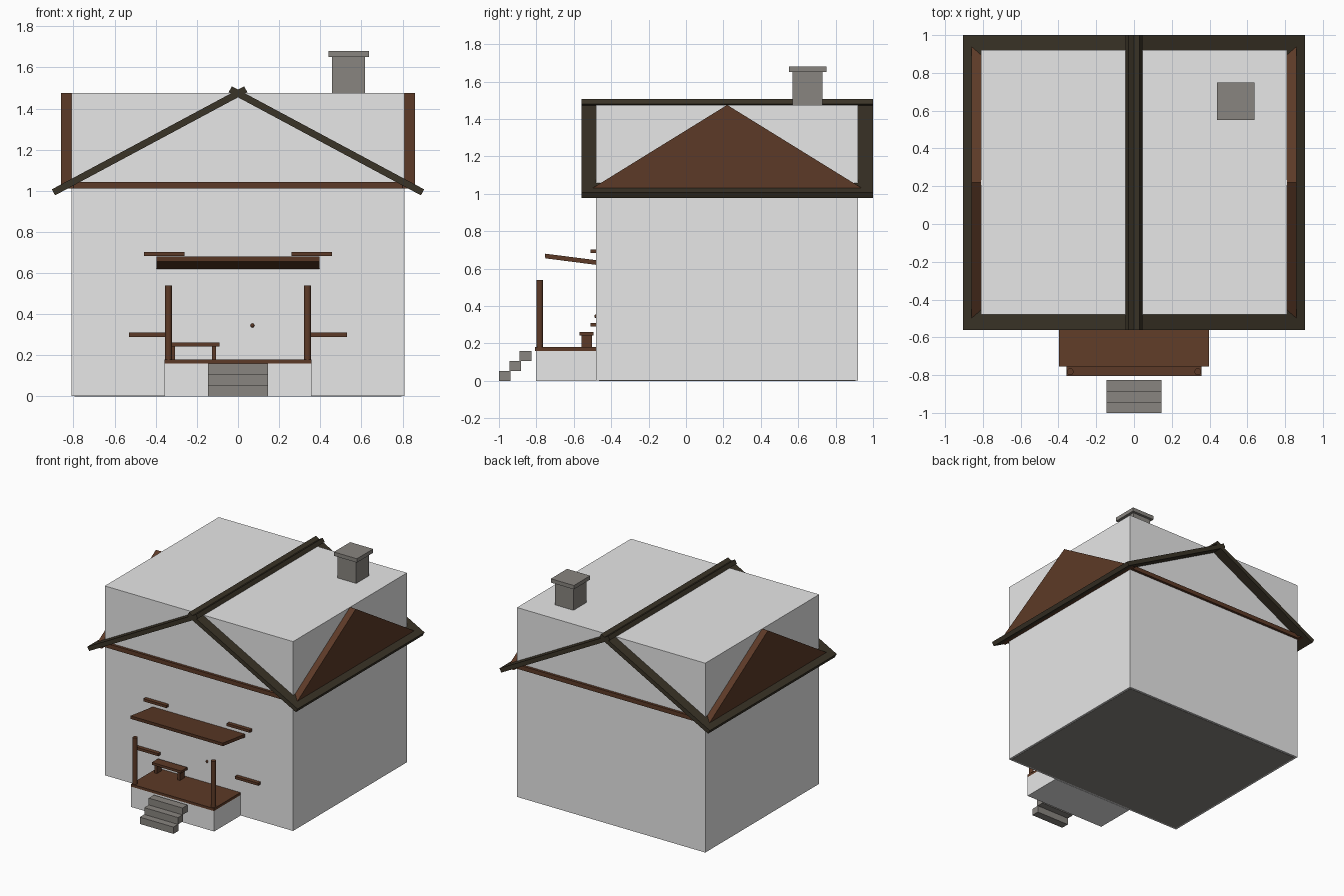
import bpy, bmesh, math
from mathutils import Matrix, Vector

old = bpy.data.objects.get("Cube")
if old:
    bpy.data.objects.remove(old)


def material(name, rgb):
    m = bpy.data.materials.new(name)
    m.use_nodes = True
    m.diffuse_color = (*rgb, 1)
    bsdf = next(n for n in m.node_tree.nodes if n.type == 'BSDF_PRINCIPLED')
    bsdf.inputs["Base Color"].default_value = (*rgb, 1)
    return m


PLASTER = material("pale plaster", (0.8, 0.8, 0.8))
WOOD = material("brown wood", (0.108, 0.042, 0.02))
ROOF = material("dark roof wood", (0.042, 0.033, 0.02))
STONE = material("grey stone", (0.25, 0.235, 0.215))


def finish(name, bm, mat):
    bmesh.ops.recalc_face_normals(bm, faces=bm.faces)
    mesh = bpy.data.meshes.new(name)
    bm.to_mesh(mesh)
    bm.free()
    mesh.materials.append(mat)
    obj = bpy.data.objects.new(name, mesh)
    bpy.context.collection.objects.link(obj)
    return obj


def box(name, xs, ys, zs, mat):
    """Box given by its extent on each axis."""
    bm = bmesh.new()
    spans = [sorted(s) for s in (xs, ys, zs)]
    centre = Vector([sum(s) / 2 for s in spans])
    size = [s[1] - s[0] for s in spans]
    bmesh.ops.create_cube(bm, size=1, matrix=Matrix.Translation(centre) @ Matrix.Diagonal((*size, 1)))
    return finish(name, bm, mat)


def prism(name, profile, start, end, mat):
    """Closed profile of 3D points, swept from offset start to offset end."""
    bm = bmesh.new()
    face = bm.faces.new([bm.verts.new(Vector(p) + Vector(start)) for p in profile])
    new = bmesh.ops.extrude_face_region(bm, geom=[face])["geom"]
    verts = [v for v in new if isinstance(v, bmesh.types.BMVert)]
    bmesh.ops.translate(bm, verts=verts, vec=Vector(end) - Vector(start))
    return finish(name, bm, mat)


# House body and floor slab
FRONT, BACK, MID = -0.48, 0.92, 0.22
box("house_walls", (-0.81, 0.81), (FRONT, BACK), (0.002, 1.475), PLASTER)
box("floor_slab", (-0.795, 0.795), (FRONT + 0.015, BACK - 0.015), (0, 0.03), STONE)
box("attic_trim", (-0.81, 0.81), (FRONT - 0.02, BACK + 0.02), (1.01, 1.043), WOOD)

# Roof planes crossing at the ridge, with a gable on each side
top_end, eave = Vector((-0.03, 0, 1.508)), Vector((0.905, 0, 1.007))
along = (eave - top_end).normalized()
drop = Vector((along.z, 0, -along.x)) * 0.033
for side, word in ((1, "left"), (-1, "right")):
    pts = [top_end, eave, eave + drop, top_end + drop]
    pts = [(side * p.x, 0, p.z) for p in pts]
    prism(word + "_roof_plane", pts, (0, -0.56, 0), (0, 1.0, 0), ROOF)
    gable = [(0, MID - 0.753, 1.01), (0, MID + 0.753, 1.01), (0, MID, 1.475)]
    prism(word + "_gable", gable, (side * 0.8, 0, 0), (side * 0.86, 0, 0), WOOD)

# Chimney
box("chimney_stack", (0.457, 0.618), (0.57, 0.73), (1.4, 1.65), STONE)
box("chimney_cap", (0.44, 0.638), (0.55, 0.75), (1.65, 1.68), STONE)

# Porch
box("porch_base", (-0.357, 0.357), (-0.803, FRONT), (0, 0.16), PLASTER)
box("porch_deck", (-0.357, 0.357), (-0.806, FRONT), (0.16, 0.18), WOOD)
awning = [(0, -0.755, 0.68), (0, -0.752, 0.655), (0, FRONT, 0.62), (0, FRONT, 0.645)]
prism("porch_awning", awning, (-0.397, 0, 0), (0.397, 0, 0), WOOD)

# Porch steps
for i in range(3):
    y = -1 + i * 0.055
    box(f"step_{i + 1}", (-0.145, 0.145), (y, y + 0.063), (i * 0.053, (i + 1) * 0.053), STONE)

# Porch posts and the window ledges on both sides
for side, word in ((1, "left"), (-1, "right")):
    bm = bmesh.new()
    bmesh.ops.create_cone(bm, cap_ends=True, segments=12, radius1=0.018, radius2=0.018, depth=0.36,
                          matrix=Matrix.Translation((side * 0.338, -0.782, 0.36)))
    post = finish(word + "_porch_post", bm, WOOD)
    bpy.context.view_layer.objects.active = post
    post.select_set(True)
    bpy.ops.object.shade_smooth_by_angle(angle=math.radians(40))
    post.select_set(False)
    box(word + "_window_lintel", (side * 0.26, side * 0.457), (-0.51, FRONT), (0.683, 0.703), WOOD)
    box(word + "_window_sill", (side * 0.33, side * 0.53), (-0.51, FRONT), (0.29, 0.31), WOOD)

# Bench
box("bench_seat", (-0.342, -0.09), (-0.57, -0.495), (0.243, 0.262), WOOD)
for x, word in ((-0.316, "right"), (-0.117, "left")):
    box(word + "_bench_leg", (x - 0.01, x + 0.01), (-0.56, -0.503), (0.18, 0.243), WOOD)

# Door knob
bm = bmesh.new()
bmesh.ops.create_uvsphere(bm, u_segments=10, v_segments=6, radius=0.01,
                          matrix=Matrix.Translation((0.07, -0.48, 0.345)))
finish("door_knob", bm, WOOD)
